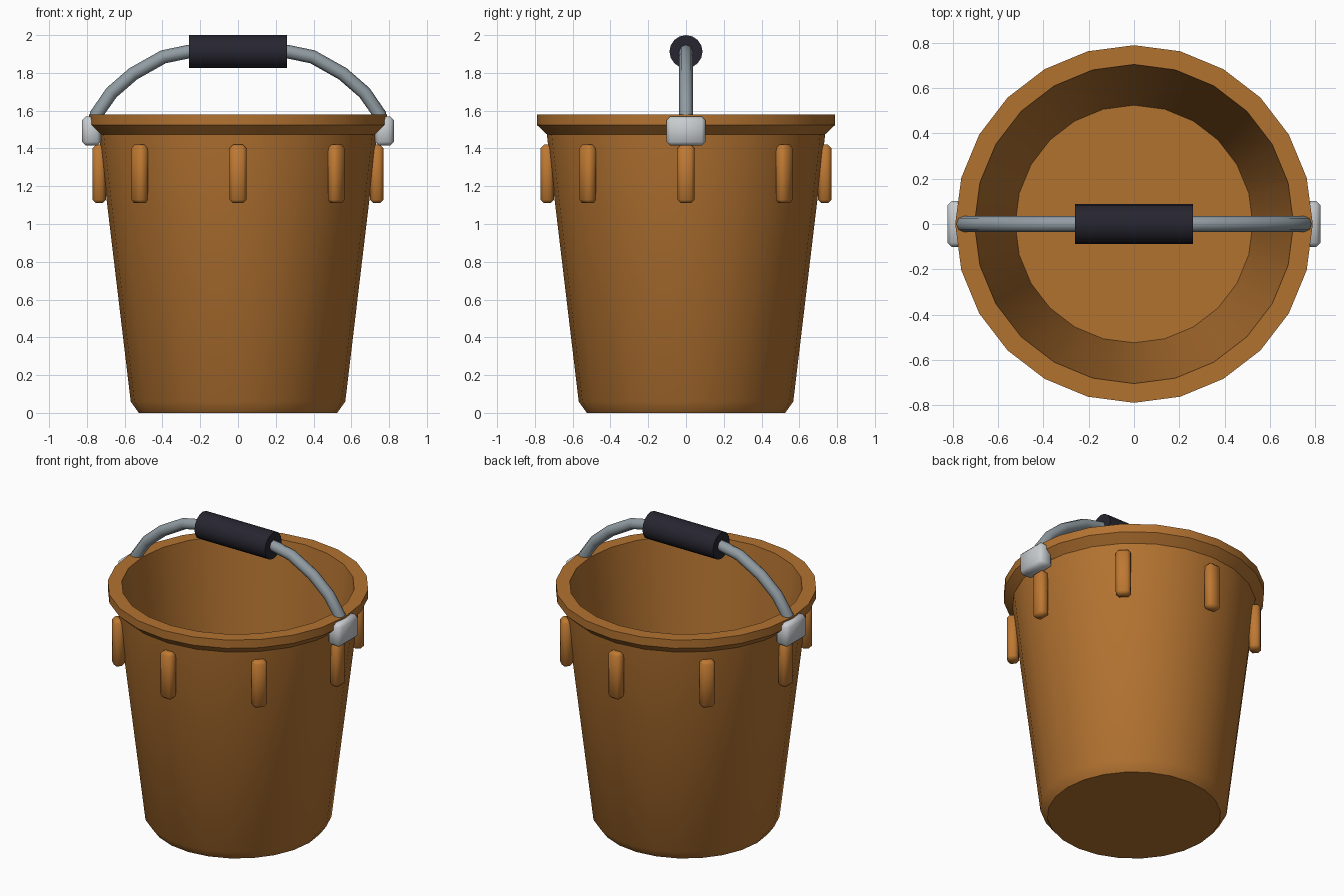
import bpy, bmesh, math
from mathutils import Matrix

if "Cube" in bpy.data.objects:
    bpy.data.objects.remove(bpy.data.objects["Cube"])


def material(name, rgb):
    mat = bpy.data.materials.new(name)
    mat.use_nodes = True
    mat.diffuse_color = (*rgb, 1)
    mat.node_tree.nodes["Principled BSDF"].inputs["Base Color"].default_value = (*rgb, 1)
    return mat


brown = material("bucket brown", (0.45, 0.17, 0.03))
light_brown = material("rib brown", (0.52, 0.19, 0.032))
steel = material("handle steel", (0.28, 0.33, 0.36))
pale_metal = material("bracket metal", (0.58, 0.61, 0.63))
dark_rubber = material("grip rubber", (0.02, 0.019, 0.03))


def finish(name, bm, mat, angle=35):
    bmesh.ops.recalc_face_normals(bm, faces=bm.faces)
    mesh = bpy.data.meshes.new(name)
    bm.to_mesh(mesh)
    bm.free()
    mesh.materials.append(mat)
    obj = bpy.data.objects.new(name, mesh)
    bpy.context.collection.objects.link(obj)
    smooth(obj, angle)
    return obj


def smooth(obj, angle):
    bpy.ops.object.select_all(action="DESELECT")
    obj.select_set(True)
    bpy.context.view_layer.objects.active = obj
    bpy.ops.object.shade_smooth_by_angle(angle=math.radians(angle))


def lathe(name, profile, sides, mat):
    """Revolve (radius, height) points around z and cap both ends."""
    bm = bmesh.new()
    steps = [2 * math.pi * i / sides for i in range(sides)]
    rings = [[bm.verts.new((r * math.cos(a), r * math.sin(a), z)) for a in steps]
             for r, z in profile]
    for low, high in zip(rings, rings[1:]):
        for i in range(sides):
            j = (i + 1) % sides
            bm.faces.new((low[i], low[j], high[j], high[i]))
    bm.faces.new(rings[0])
    bm.faces.new(rings[-1])
    return finish(name, bm, mat)


def rounded_box(name, radius, turn, z, size, bevel, mat):
    """Bevelled box placed at a radius and angle around the bucket."""
    bm = bmesh.new()
    bmesh.ops.create_cube(bm, size=1, matrix=Matrix.Diagonal((*size, 1)))
    bmesh.ops.bevel(bm, geom=bm.edges[:], offset=bevel, segments=1, affect="EDGES")
    bm.transform(Matrix.Rotation(turn, 4, "Z") @ Matrix.Translation((radius, 0, z)))
    return finish(name, bm, mat, 50)


# Bucket: chamfered foot, tapered wall, flared lip, hollow inside
lathe("bucket_body", [(0.525, 0), (0.568, 0.06), (0.737, 1.475), (0.79, 1.525),
                      (0.79, 1.58), (0.705, 1.58), (0.525, 0.06)], 24, brown)

# Ribs under the lip
for i in range(8):
    rounded_box(f"rib_{i + 1}", 0.735, i * math.pi / 4, 1.265,
                (0.07, 0.09, 0.31), 0.018, light_brown)

# Brackets holding the handle
for side, turn in (("left", 0), ("right", math.pi)):
    rounded_box(f"bracket_{side}", 0.775, turn, 1.492, (0.1, 0.205, 0.155), 0.02, pale_metal)

# Bent handle, mirrored from one half
half = [(0.755, 1.52), (0.75, 1.58), (0.67, 1.695), (0.555, 1.795), (0.395, 1.885), (0.26, 1.913)]
path = half + [(-x, z) for x, z in reversed(half)]
curve = bpy.data.curves.new("handle", "CURVE")
curve.dimensions = "3D"
curve.bevel_depth = 0.036
curve.bevel_resolution = 2
curve.use_fill_caps = True
spline = curve.splines.new("POLY")
spline.points.add(len(path) - 1)
for point, (x, z) in zip(spline.points, path):
    point.co = (x, 0, z, 1)
curve.materials.append(steel)
handle = bpy.data.objects.new("handle", curve)
bpy.context.collection.objects.link(handle)
bpy.ops.object.select_all(action="DESELECT")
handle.select_set(True)
bpy.context.view_layer.objects.active = handle
bpy.ops.object.convert(target="MESH")
smooth(bpy.context.view_layer.objects.active, 50)

# Rubber grip
grip = lathe("grip", [(0.0875, -0.26), (0.0875, 0.26)], 16, dark_rubber)
grip.rotation_euler.y = math.pi / 2
grip.location.z = 1.9125
